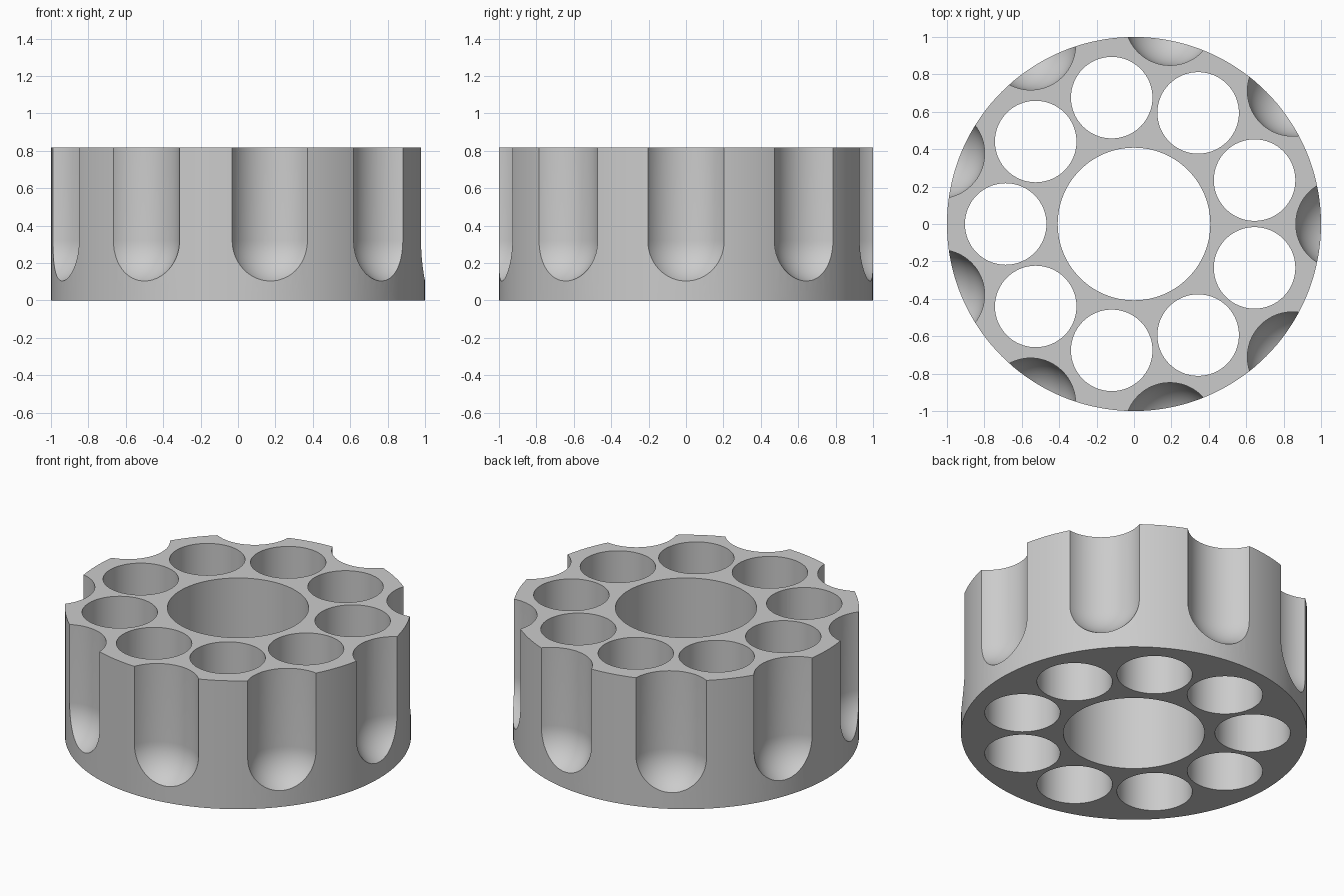
import bpy
import bmesh
from math import cos, sin, pi, radians
from mathutils import Matrix, Vector

HEIGHT = 0.818
COUNT = 9
BORE_RADIUS = 0.408
HOLE_RADIUS, HOLE_RING = 0.218, 0.686
FLUTE_RADIUS, FLUTE_RING, FLUTE_Z = 0.241, 1.106, 0.32

default = bpy.data.objects.get("Cube")
if default:
    bpy.data.objects.remove(default, do_unlink=True)

metal = bpy.data.materials.new("grey metal")
metal.use_nodes = True
grey = (0.6, 0.6, 0.6, 1)
metal.diffuse_color = grey
shader = next(n for n in metal.node_tree.nodes if n.type == 'BSDF_PRINCIPLED')
shader.inputs["Base Color"].default_value = grey


def lathe(bm, profile, centre, steps):
    """Revolve a (radius, z) profile about the vertical axis through centre."""
    verts = [bm.verts.new((centre[0] + r, centre[1], z)) for r, z in profile]
    edges = [bm.edges.new(pair) for pair in zip(verts, verts[1:])]
    bmesh.ops.spin(bm, geom=verts + edges, cent=(centre[0], centre[1], 0),
                   axis=(0, 0, 1), angle=2 * pi, steps=steps)


def cylinder(bm, radius, z0, z1, centre, steps):
    bmesh.ops.create_cone(bm, cap_ends=True, segments=steps,
                          radius1=radius, radius2=radius, depth=z1 - z0,
                          matrix=Matrix.Translation((*centre, (z0 + z1) / 2)))


def make_object(name, bm):
    bmesh.ops.remove_doubles(bm, verts=bm.verts, dist=1e-5)
    bmesh.ops.recalc_face_normals(bm, faces=bm.faces)
    mesh = bpy.data.meshes.new(name)
    bm.to_mesh(mesh)
    bm.free()
    mesh.materials.append(metal)
    obj = bpy.data.objects.new(name, mesh)
    bpy.context.collection.objects.link(obj)
    return obj


def on_ring(radius, degrees):
    a = radians(degrees)
    return (radius * cos(a), radius * sin(a))


# Solid drum
bm = bmesh.new()
cylinder(bm, 1, 0, HEIGHT, (0, 0), 144)
drum = make_object("fluted_cylinder", bm)

# Cutter: central bore, ring of through holes, round-bottomed outer flutes
bm = bmesh.new()
top = HEIGHT + 0.1
cylinder(bm, BORE_RADIUS, -0.1, top, (0, 0), 96)
arc = [(FLUTE_RADIUS * sin(i * pi / 32), FLUTE_Z - FLUTE_RADIUS * cos(i * pi / 32))
       for i in range(17)]
flute = arc + [(FLUTE_RADIUS, top), (0, top)]
for i in range(COUNT):
    angle = i * 360 / COUNT
    cylinder(bm, HOLE_RADIUS, -0.1, top, on_ring(HOLE_RING, angle + 180), 64)
    lathe(bm, flute, on_ring(FLUTE_RING, angle), 72)
cutter = make_object("cutter", bm)
cutter.hide_render = True

# Cut the drum, then discard the cutter
cut = drum.modifiers.new("cut", 'BOOLEAN')
cut.operation = 'DIFFERENCE'
cut.solver = 'EXACT'
cut.object = cutter
bpy.ops.object.select_all(action='DESELECT')
drum.select_set(True)
bpy.context.view_layer.objects.active = drum
bpy.ops.object.modifier_apply(modifier=cut.name)
bpy.data.objects.remove(cutter, do_unlink=True)

# Smooth walls with crisp rims
bpy.ops.object.shade_smooth_by_angle(angle=radians(30))
